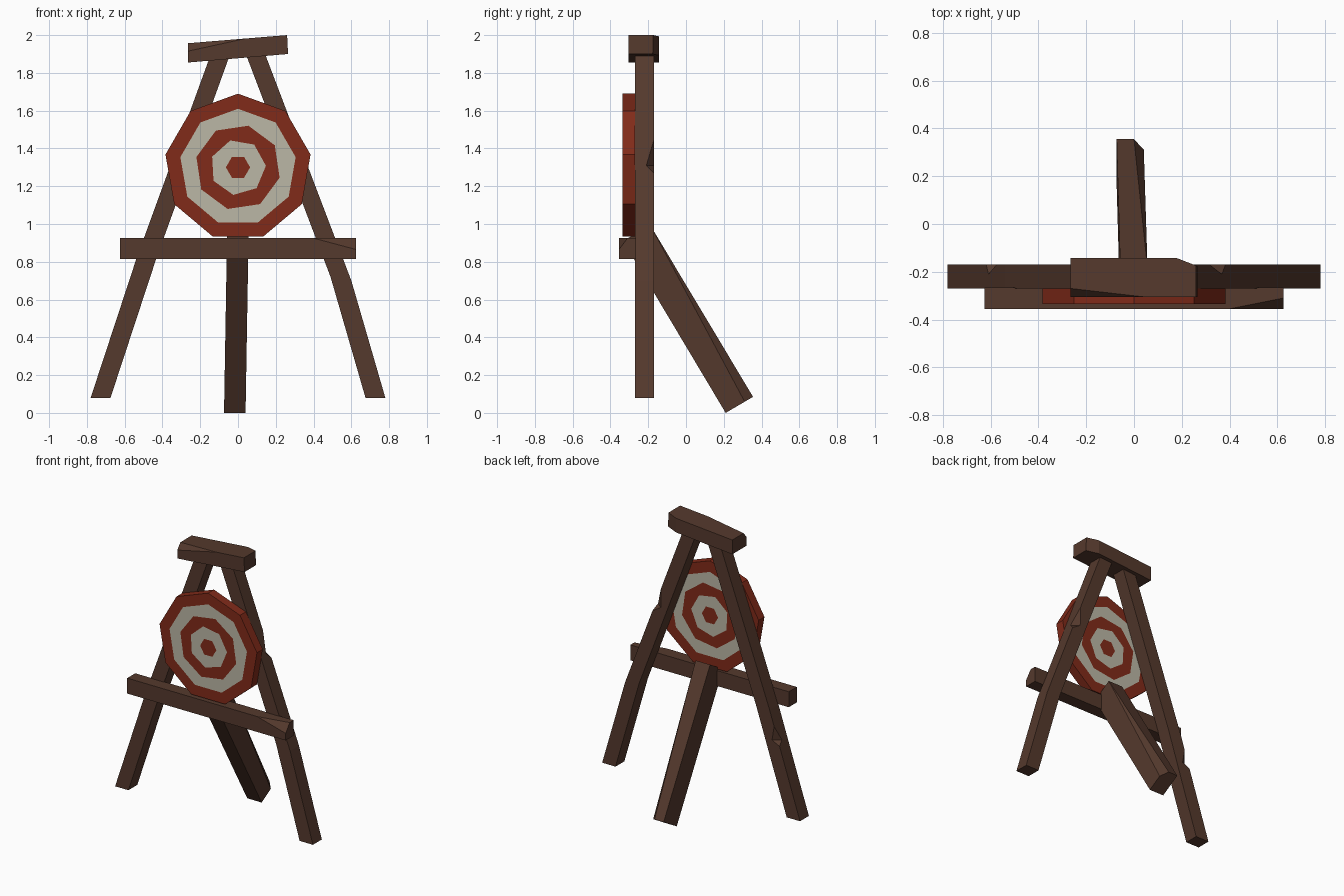
import bpy, bmesh
from math import sin, cos, radians
from mathutils import Vector

if "Cube" in bpy.data.objects:
    bpy.data.objects.remove(bpy.data.objects["Cube"])


def material(name, rgb):
    m = bpy.data.materials.new(name)
    m.diffuse_color = (*rgb, 1)
    m.use_nodes = True
    m.node_tree.nodes["Principled BSDF"].inputs["Base Color"].default_value = m.diffuse_color
    return m


wood = material("dark_wood", (0.09, 0.041, 0.026))
red = material("red_paint", (0.22, 0.024, 0.01))
white = material("white_paint", (0.50, 0.475, 0.38))


def make(name, bm, *mats):
    bmesh.ops.recalc_face_normals(bm, faces=bm.faces)
    me = bpy.data.meshes.new(name)
    bm.to_mesh(me)
    bm.free()
    for m in mats:
        me.materials.append(m)
    ob = bpy.data.objects.new(name, me)
    bpy.context.collection.objects.link(ob)
    return ob


def prism(profile, place, a, b):
    """Extrude a 2D profile from depth a to depth b."""
    bm = bmesh.new()
    lo = [bm.verts.new(place(u, v, a)) for u, v in profile]
    hi = [bm.verts.new(place(u, v, b)) for u, v in profile]
    bm.faces.new(lo)
    bm.faces.new(hi[::-1])
    n = len(profile)
    for i in range(n):
        j = (i + 1) % n
        bm.faces.new((lo[i], hi[i], hi[j], lo[j]))
    return bm


def chip(bm, p, q, r):
    """Slice off the corner beyond the plane through three points."""
    p, q, r = Vector(p), Vector(q), Vector(r)
    n = (q - p).cross(r - p).normalized()
    centre = sum((v.co for v in bm.verts), Vector()) / len(bm.verts)
    if (centre - p).dot(n) > 0:
        n = -n
    bmesh.ops.bisect_plane(bm, geom=bm.verts[:] + bm.edges[:] + bm.faces[:],
                           plane_co=p, plane_no=n, clear_outer=True)
    bmesh.ops.holes_fill(bm, edges=bm.edges[:])


def xz(u, v, d):
    return (u, d, v)


# Bent front legs, each with a small notch in the outer back edge
def front_leg(name, side, outer, inner, z0, z1):
    prof = [(side * x, z) for x, z in outer + inner[::-1]]
    leg = make(name, prism(prof, xz, -0.27, -0.17), wood)

    def edge(z):
        for (xa, za), (xb, zb) in zip(outer, outer[1:]):
            if za <= z <= zb:
                return xa + (xb - xa) * (z - za) / (zb - za)

    zm = z0 + (z1 - z0) * 0.23
    pts = [(edge(z1), -0.17, z1), (edge(z0), -0.17, z0), (edge(zm), -0.21, zm),
           (edge(zm) - 0.05, -0.17, zm), (edge(zm) + 0.04, -0.13, zm)]
    bm = bmesh.new()
    for x, y, z in pts:
        bm.verts.new((side * x, y, z))
    bmesh.ops.convex_hull(bm, input=bm.verts[:])
    cutter = make(name + "_notch_cutter", bm)
    cutter.hide_render = True
    cutter.hide_set(True)
    cutter.display_type = 'WIRE'
    mod = leg.modifiers.new("notch", 'BOOLEAN')
    mod.operation = 'DIFFERENCE'
    mod.solver = 'EXACT'
    mod.object = cutter


front_leg("front_leg_left", -1, [(0.78, 0.08), (0.54, 0.81), (0.147, 1.89)],
          [(0.675, 0.08), (0.435, 0.81), (0.045, 1.89)], 0.57, 0.70)
front_leg("front_leg_right", 1, [(0.78, 0.08), (0.60, 0.70), (0.147, 1.89)],
          [(0.675, 0.08), (0.49, 0.72), (0.045, 1.89)], 1.27, 1.445)

# Tilted cap beam with two chipped corners
bm = prism([(-0.265, 1.855), (0.265, 1.90), (0.26, 2.0), (-0.265, 1.957)], xz, -0.305, -0.143)
chip(bm, (-0.265, -0.27, 1.957), (0.045, -0.305, 1.983), (-0.265, -0.305, 1.915))
chip(bm, (0.18, -0.143, 1.9), (0.262, -0.175, 1.9), (0.18, -0.143, 2.0))
make("cap_beam", bm, wood)

# Shelf plank
bm = prism([(-0.625, 0.815), (0.625, 0.815), (0.625, 0.925), (-0.625, 0.925)], xz, -0.355, -0.265)
chip(bm, (0.40, -0.355, 0.925), (0.625, -0.355, 0.865), (0.625, -0.31, 0.925))
make("shelf_plank", bm, wood)

# Back prop, leaning sideways a little, with a long shaved edge
bm = prism([(0.21, 0.0), (0.355, 0.085), (-0.19, 0.995), (-0.333, 0.91)],
           lambda u, v, d: (d - 0.017 * (1 - v), u, v), -0.057, 0.057)
chip(bm, (0.0, 0.355, 0.085), (0.042, 0.31, 0.058), (0.057, -0.19, 0.995))
make("back_prop", bm, wood)

# Round target: nested rings with 9, 9, 8, 7 and 6 sides
bm = bmesh.new()
loops = []
for sides, radius, turn in ((9, 0.39, 0), (9, 0.31, 0), (8, 0.227, 14), (7, 0.148, -16), (6, 0.064, -30)):
    vs = []
    for i in range(sides):
        a = radians(turn + 360 * i / sides)
        vs.append(bm.verts.new((radius * sin(a), -0.3025, 1.3 + radius * cos(a))))
    loops.append((vs, [bm.edges.new((vs[i - 1], vs[i])) for i in range(sides)]))
for k in range(4):
    res = bmesh.ops.triangle_fill(bm, edges=loops[k][1] + loops[k + 1][1],
                                  use_beauty=True, normal=(0, -1, 0))
    for f in res["geom"]:
        if isinstance(f, bmesh.types.BMFace):
            f.material_index = k % 2
bm.faces.new(loops[4][0]).material_index = 0
target = make("target_board", bm, red, white)
solid = target.modifiers.new("thickness", 'SOLIDIFY')
solid.thickness = 0.065
solid.offset = 0
